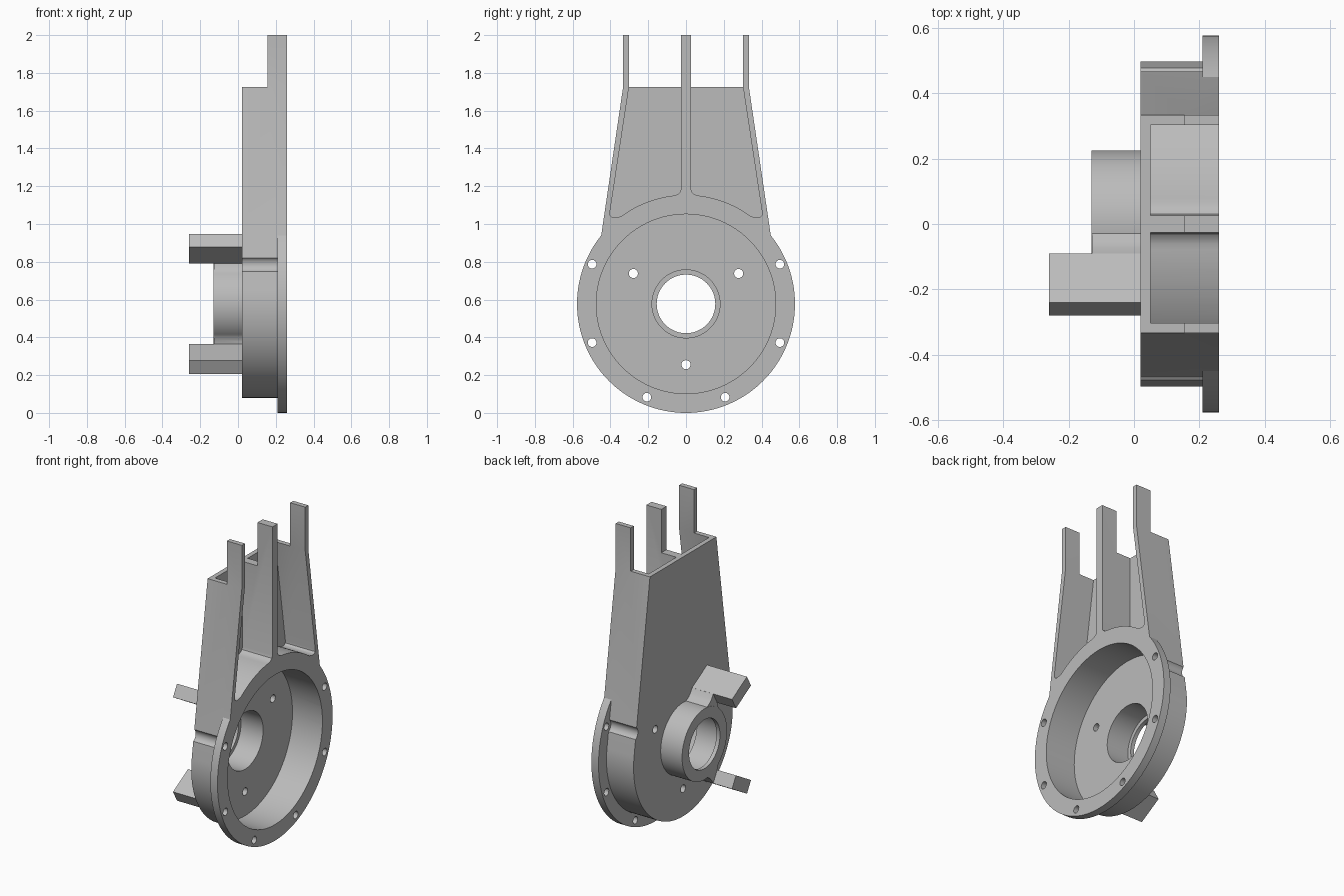
import bpy, bmesh
from math import sin, cos, radians

cube = bpy.data.objects.get("Cube")
if cube:
    bpy.data.objects.remove(cube, do_unlink=True)

CZ = 0.577  # height of the housing axis

grey = bpy.data.materials.new("plain_grey")
grey.use_nodes = True
colour = (0.5, 0.5, 0.5, 1)
grey.diffuse_color = colour
grey.node_tree.nodes["Principled BSDF"].inputs["Base Color"].default_value = colour


def arc(r, a0, a1, n, y=0, z=CZ):
    """Points on an arc in the YZ plane, angles in degrees."""
    step = (a1 - a0) / n
    return [(y + r * cos(radians(a0 + i * step)), z + r * sin(radians(a0 + i * step)))
            for i in range(n + 1)]


def prism(name, pts, x0, x1):
    """Extrude a YZ outline from x0 to x1."""
    bm = bmesh.new()
    face = bm.faces.new([bm.verts.new((x0, y, z)) for y, z in pts])
    ext = bmesh.ops.extrude_face_region(bm, geom=[face])
    verts = [v for v in ext["geom"] if isinstance(v, bmesh.types.BMVert)]
    bmesh.ops.translate(bm, vec=(x1 - x0, 0, 0), verts=verts)
    bmesh.ops.recalc_face_normals(bm, faces=bm.faces)
    mesh = bpy.data.meshes.new(name)
    bm.to_mesh(mesh)
    bm.free()
    mesh.materials.append(grey)
    ob = bpy.data.objects.new(name, mesh)
    bpy.context.collection.objects.link(ob)
    return ob


def disc(name, r, x0, x1, y=0, z=CZ, n=96):
    return prism(name, arc(r, 0, 360, n, y, z)[:-1], x0, x1)


def combine(target, tool, operation):
    mod = target.modifiers.new("combine", "BOOLEAN")
    mod.operation, mod.object, mod.solver = operation, tool, "EXACT"
    bpy.context.view_layer.objects.active = target
    bpy.ops.object.modifier_apply(modifier=mod.name)
    bpy.data.objects.remove(tool, do_unlink=True)


def add(tool):
    combine(housing, tool, "UNION")


def cut(tool):
    combine(housing, tool, "DIFFERENCE")


def flip_y(pts):
    return [(-y, z) for y, z in pts]


def flip_z(pts):
    return [(y, 2 * CZ - z) for y, z in pts]


# Round housing running tangentially into the tapered neck
outline = arc(0.497, 8.4, -188.4, 96)
outline += [(-0.333, 1.725), (-0.333, 2), (0.333, 2), (0.333, 1.725)]
housing = prism("housing", outline, 0.02, 0.26)

# Clearance notches behind the upper bolts, then the bolt flange
for side in (-1, 1):
    cut(disc("notch", 0.044, -0.1, 0.235, side * 0.497, 0.787, 32))
add(disc("flange", 0.577, 0.21, 0.26, n=128))

# Neck pockets leaving two side walls and a middle rib
pocket = [(0.026, 2.1), (0.302, 2.1), (0.302, 1.725), (0.403, 1.06),
          (0.402, 1.045), (0.392, 1.036), (0.378, 1.033), (0.363, 1.036)]
pocket += arc(0.577, 53.5, 84, 16)
pocket += [(0.043, 1.158), (0.031, 1.168), (0.026, 1.185)]
for pts in (pocket, flip_y(pocket)):
    cut(prism("pocket", pts, 0.05, 0.4))

# Trim the back of the neck so three prongs stand above it
cut(prism("trim", [(-1, 1.725), (1, 1.725), (1, 2.2), (-1, 2.2)], -0.2, 0.155))

# Main cavity and hub
cut(disc("cavity", 0.475, 0.05, 0.4))
add(disc("hub", 0.225, -0.13, 0.045))

# Two slanted lugs, each with a filleted web to the hub
lug = [(-0.24, 0.948), (-0.09, 0.861), (-0.13, 0.79), (-0.28, 0.877)]
web = [(-0.105, 0.868), (-0.09, 0.86), (-0.073, 0.833), (-0.055, 0.815),
       (-0.03, 0.801), (0, 0.775), (-0.165, 0.725), (-0.148, 0.748),
       (-0.135, 0.768), (-0.13, 0.79)]
for flip in (list, flip_z):
    add(prism("lug", flip(lug), -0.26, 0.035))
    add(prism("web", flip(web), -0.128, 0.034))

# Hub bore with a narrow lip at the outer end
cut(disc("bore", 0.18, -0.105, 0.4))
cut(disc("lip_bore", 0.155, -0.4, 0.4))

# Flange bolt holes and three floor holes
for side in (-1, 1):
    for y, z in ((0.497, 0.787), (0.497, 0.372), (0.207, 0.083)):
        cut(disc("bolt_hole", 0.023, 0.1, 0.4, side * y, z, 24))
for y, z in arc(0.322, 30, 270, 2):
    cut(disc("floor_hole", 0.024, -0.02, 0.2, y, z, 24))

bpy.ops.object.select_all(action="DESELECT")
housing.select_set(True)
bpy.context.view_layer.objects.active = housing
bpy.ops.object.shade_smooth_by_angle(angle=radians(25))
